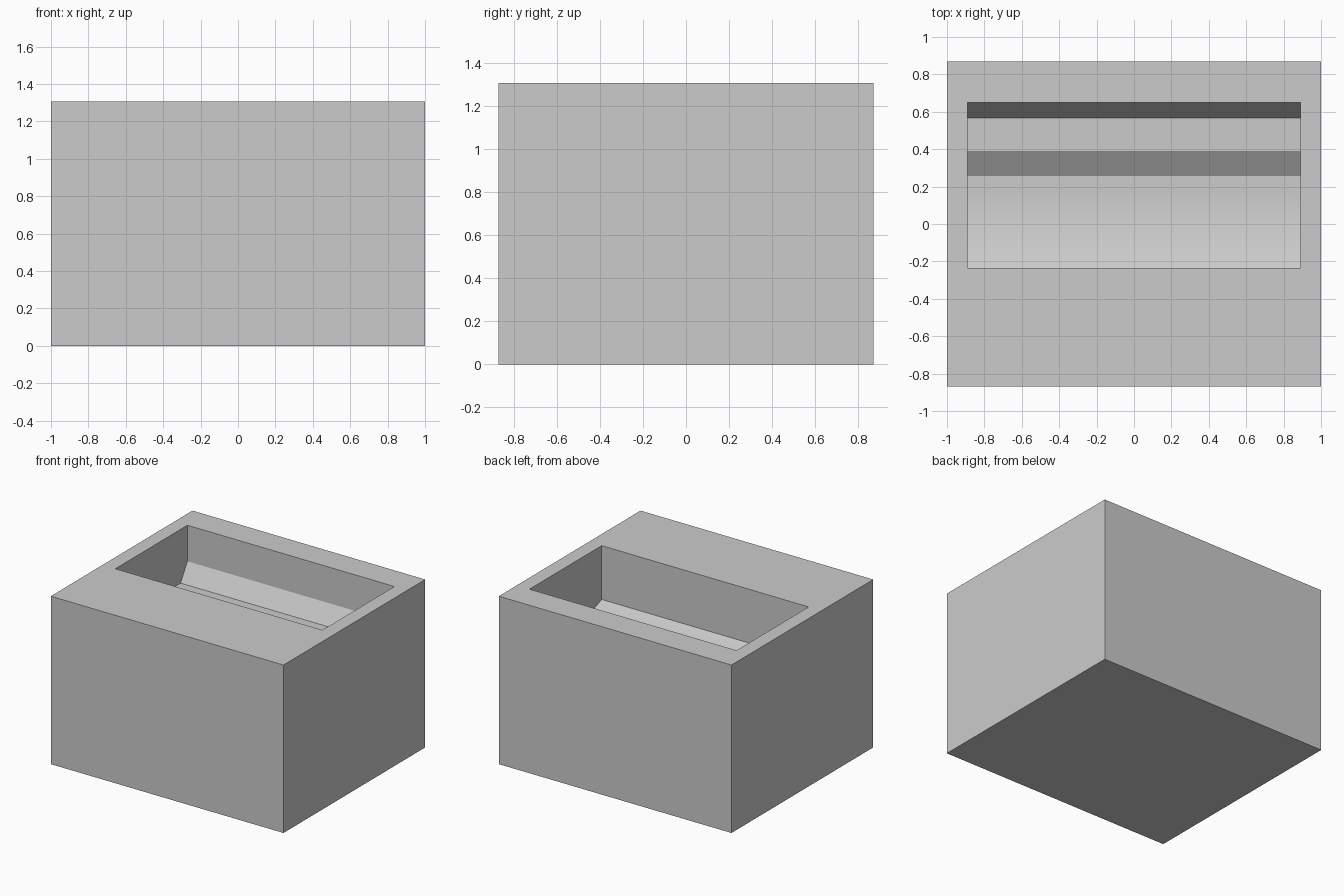
import bpy
import bmesh
import math

old = bpy.data.objects.get("Cube")
if old:
    bpy.data.objects.remove(old, do_unlink=True)

# Overall size
HALF_X, HALF_Y, HEIGHT = 1.0, 0.87, 1.305
POCKET_HALF_X = 0.89

# Material
grey = bpy.data.materials.new("plain_grey")
grey.use_nodes = True
colour = (0.6, 0.6, 0.6, 1.0)
grey.diffuse_color = colour
grey.node_tree.nodes["Principled BSDF"].inputs["Base Color"].default_value = colour


def prism(name, profile, half_x):
    """Extrude a (y, z) outline along x, centred on x = 0."""
    bm = bmesh.new()
    face = bm.faces.new([bm.verts.new((-half_x, y, z)) for y, z in profile])
    extruded = bmesh.ops.extrude_face_region(bm, geom=[face])["geom"]
    verts = [v for v in extruded if isinstance(v, bmesh.types.BMVert)]
    bmesh.ops.translate(bm, verts=verts, vec=(2 * half_x, 0, 0))
    bmesh.ops.recalc_face_normals(bm, faces=bm.faces)
    mesh = bpy.data.meshes.new(name)
    bm.to_mesh(mesh)
    bm.free()
    mesh.materials.append(grey)
    obj = bpy.data.objects.new(name, mesh)
    bpy.context.collection.objects.link(obj)
    return obj


# Solid block
block = prism("block_body", [(-HALF_Y, 0), (HALF_Y, 0),
                             (HALF_Y, HEIGHT), (-HALF_Y, HEIGHT)], HALF_X)

# Pocket: curved front floor, low channel, ramp, ledge, steep rear ramp
FRONT, CHANNEL, STEPS = -0.235, 0.17, 12
FLOOR, LEDGE = 0.80, 0.887
curve = []
for i in range(STEPS + 1):
    t = i / STEPS
    curve.append((FRONT + (CHANNEL - FRONT) * t, FLOOR + (LEDGE - FLOOR) * (1 - t) ** 2))
outline = curve + [(0.257, FLOOR), (0.39, LEDGE), (0.567, LEDGE),
                   (0.65, 1.025), (0.65, HEIGHT + 0.2), (FRONT, HEIGHT + 0.2)]
cutter = prism("pocket_cutter", outline, POCKET_HALF_X)
cutter.hide_render = True

# Cut the pocket and discard the cutter
bpy.ops.object.select_all(action="DESELECT")
bpy.context.view_layer.objects.active = block
block.select_set(True)
cut = block.modifiers.new("pocket", "BOOLEAN")
cut.operation = "DIFFERENCE"
cut.solver = "EXACT"
cut.object = cutter
bpy.ops.object.modifier_apply(modifier=cut.name)
bpy.data.objects.remove(cutter, do_unlink=True)

bpy.ops.object.shade_smooth_by_angle(angle=math.radians(20))
